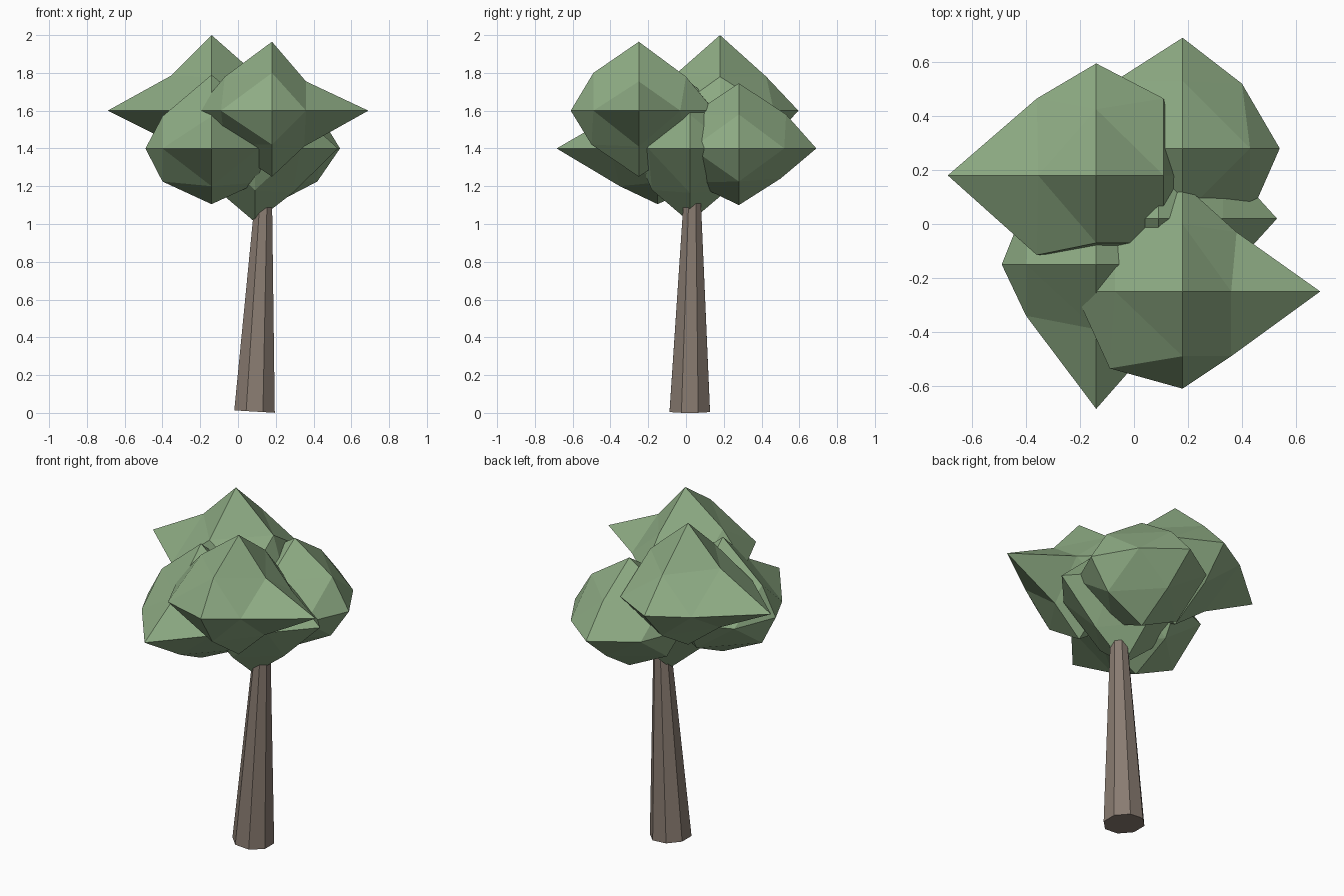
import bpy, bmesh, math
from mathutils import Vector
from itertools import product

if "Cube" in bpy.data.objects:
    bpy.data.objects.remove(bpy.data.objects["Cube"])


def material(name, rgb):
    m = bpy.data.materials.new(name)
    m.diffuse_color = (*rgb, 1)
    m.use_nodes = True
    m.node_tree.nodes["Principled BSDF"].inputs["Base Color"].default_value = m.diffuse_color
    return m


leaf = material("leaf_green", (0.27, 0.41, 0.23))
bark = material("bark_brown", (0.25, 0.20, 0.165))


def finish(name, bm, mat):
    bmesh.ops.recalc_face_normals(bm, faces=bm.faces)
    me = bpy.data.meshes.new(name)
    bm.to_mesh(me)
    bm.free()
    me.materials.append(mat)
    bpy.context.collection.objects.link(bpy.data.objects.new(name, me))


# Leaf clump: octahedron split once, with six tip lengths and edge midpoints
def clump(name, centre, tips, mids=(), base=(0.25, 0.25, 0.18)):
    bm = bmesh.new()
    verts = {}
    moved = {tuple((v > 0) - (v < 0) for v in m): m for m in mids}
    for key in product((-1, 0, 1), repeat=3):
        n = sum(map(abs, key))
        if n == 1:      # tips: -x, +x, -y, +y, -z, +z
            axis = [abs(k) for k in key].index(1)
            p = Vector(key) * tips[2 * axis + (key[axis] > 0)]
        elif n == 2:
            p = Vector(moved.get(key, [k * b for k, b in zip(key, base)]))
        else:
            continue
        verts[key] = bm.verts.new(Vector(centre) + p)
    for sx, sy, sz in product((-1, 1), repeat=3):
        x, y, z = (sx, 0, 0), (0, sy, 0), (0, 0, sz)
        xy, yz, xz = (sx, sy, 0), (0, sy, sz), (sx, 0, sz)
        for tri in ((x, xy, xz), (y, yz, xy), (z, xz, yz), (xy, yz, xz)):
            bm.faces.new([verts[k] for k in tri])
    finish(name, bm, leaf)


clump("leaves_upper_left", (-0.14, 0.18, 1.6), (0.55, 0.305, 0.28, 0.415, 0.33, 0.40),
      [(-0.22, 0.285, 0), (0.25, 0.285, 0), (-0.22, -0.295, 0),
       (-0.215, 0, 0.185), (0, 0.245, 0.18), (-0.21, 0, -0.17)])
clump("leaves_upper_right", (0.18, -0.25, 1.6), (0.40, 0.51, 0.36, 0.40, 0.35, 0.365),
      [(0.18, -0.24, 0), (-0.27, -0.285, 0), (0.2, 0.22, 0),
       (0.18, 0, 0.155), (0, -0.24, 0.20), (0.17, 0, -0.19)])
clump("leaves_lower_back", (0.18, 0.28, 1.4), (0.35, 0.36, 0.35, 0.41, 0.30, 0.345),
      [(0.22, 0.24, 0), (0.24, 0, -0.175), (0, 0.22, -0.16)])
clump("leaves_lower_front", (-0.14, -0.15, 1.4), (0.35, 0.35, 0.535, 0.35, 0.295, 0.39),
      [(-0.26, -0.19, 0), (-0.26, 0, -0.175), (-0.26, 0, 0.17),
       (0, -0.24, 0.17), (0, -0.2, -0.2)])
clump("leaves_centre", (0.09, 0.02, 1.4), (0.35, 0.44, 0.30, 0.35, 0.39, 0.35),
      [(0.2, 0, -0.235), (-0.2, 0, -0.22), (0, -0.2, -0.22), (0, 0.2, -0.22)],
      (0.24, 0.22, 0.18))

# Leaning, tapered eight-sided trunk
bm = bmesh.new()
rings = []
for cx, cy, cz, r, tilt in ((0.0875, 0.02, 0.007, 0.116, 0.06), (0.135, 0.033, 1.13, 0.049, 0.06)):
    ring = []
    for i in range(8):
        a = math.radians(22.5 + 45 * i)
        dx, dy = r * math.cos(a), r * math.sin(a)
        ring.append(bm.verts.new((cx + dx, cy + dy, cz - tilt * dx)))
    rings.append(ring)
for i in range(8):
    j = (i + 1) % 8
    bm.faces.new((rings[0][i], rings[0][j], rings[1][j], rings[1][i]))
for ring in rings:
    bm.faces.new(ring)
finish("trunk", bm, bark)
